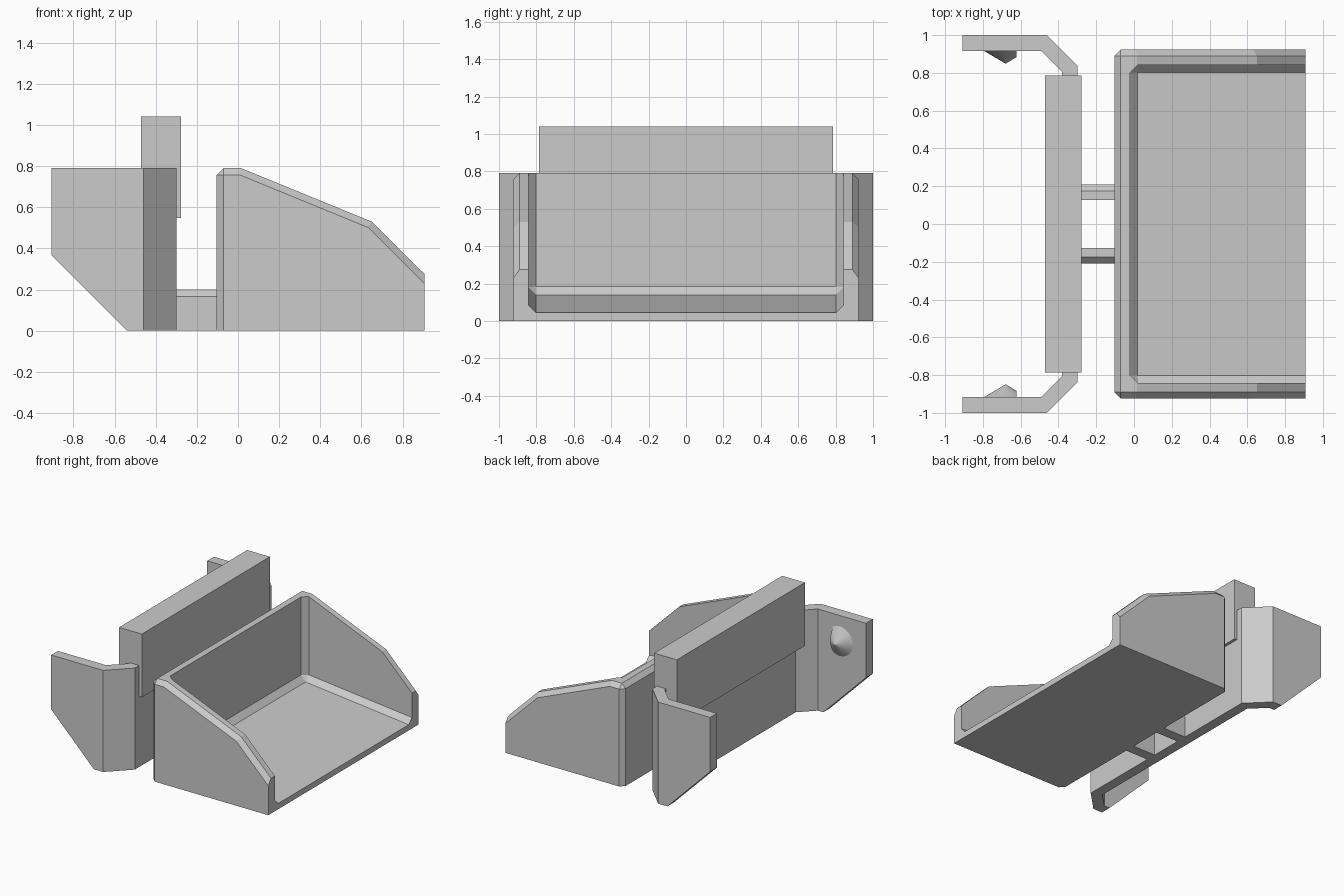
import bpy, bmesh
from mathutils import Vector

if "Cube" in bpy.data.objects:
    bpy.data.objects.remove(bpy.data.objects["Cube"])

grey = bpy.data.materials.new("plain_grey")
grey.diffuse_color = (0.6, 0.6, 0.6, 1)
grey.use_nodes = True
grey.node_tree.nodes["Principled BSDF"].inputs["Base Color"].default_value = grey.diffuse_color


def finish(name, bm):
    """Turn a bmesh into a named grey object."""
    bmesh.ops.recalc_face_normals(bm, faces=bm.faces[:])
    me = bpy.data.meshes.new(name)
    bm.to_mesh(me)
    bm.free()
    me.materials.append(grey)
    ob = bpy.data.objects.new(name, me)
    bpy.context.collection.objects.link(ob)
    return ob


def prism(points, direction):
    """Extrude a flat outline along a direction."""
    bm = bmesh.new()
    face = bm.faces.new([bm.verts.new(p) for p in points])
    ext = bmesh.ops.extrude_face_region(bm, geom=[face])
    verts = [g for g in ext["geom"] if isinstance(g, bmesh.types.BMVert)]
    bmesh.ops.translate(bm, verts=verts, vec=direction)
    bmesh.ops.recalc_face_normals(bm, faces=bm.faces[:])
    return bm


def chamfer(bm, rule, width):
    """Chamfer every edge whose two ends satisfy the rule."""
    edges = [e for e in bm.edges if rule(e.verts[0].co, e.verts[1].co)]
    bmesh.ops.bevel(bm, geom=edges, offset=width, offset_type='OFFSET',
                    segments=1, profile=0.5, affect='EDGES')


def box(x0, x1, y0, y1, z0, z1):
    return prism([(x0, y0, z0), (x1, y0, z0), (x1, y1, z0), (x0, y1, z0)],
                 (0, 0, z1 - z0))


# Tray body: side profile extruded across, outer upper and rear edges chamfered
B, F, W = -0.104, 0.907, 0.923
profile = [(B, 0), (B, 0.79), (0.015, 0.79), (0.65, 0.53), (F, 0.275), (F, 0)]
bm = prism([(x, -W, z) for x, z in profile], (0, 2 * W, 0))


def outer_edges(a, b):
    same_side = abs(a.y - b.y) < 1e-4
    rim = same_side and min(a.z, b.z) > 0.2
    rear_upright = same_side and max(a.x, b.x) < B + 1e-3
    rear_top = not same_side and max(a.x, b.x) < B + 1e-3 and min(a.z, b.z) > 0.5
    return rim or rear_upright or rear_top


chamfer(bm, outer_edges, 0.033)
tray = finish("tray", bm)

# Tray hollow: floor slopes down to the open end, inside corners chamfered
I, D, E = -0.02, 0.842, 1.1
slope = (0.045 - 0.14) / (F - 0.02)
floor = lambda x: 0.14 + slope * (x - 0.02)
bm = prism([(x, -D, z) for x, z in
            [(I, floor(I)), (I, 1.4), (E, 1.4), (E, floor(E))]], (0, 2 * D, 0))


def inner_edges(a, b):
    low = max(a.z, b.z) < 0.5
    at_rear = max(a.x, b.x) < I + 1e-3
    same_side = abs(a.y - b.y) < 1e-4
    return (low and (same_side or at_rear)) or (at_rear and same_side)


chamfer(bm, inner_edges, 0.04)
cutter = finish("tray_hollow_cutter", bm)
cutter.hide_render = True
mod = tray.modifiers.new("hollow", 'BOOLEAN')
mod.operation = 'DIFFERENCE'
mod.solver = 'EXACT'
mod.object = cutter
bpy.context.view_layer.objects.active = tray
tray.select_set(True)
bpy.ops.object.modifier_apply(modifier="hollow")
bpy.data.objects.remove(cutter, do_unlink=True)

# Bracket: plan outline of wall and folded arms, lower rear corners cut off
half = [(-0.30, 0.84), (-0.46, 1.0), (-0.907, 1.0),
        (-0.907, 0.917), (-0.493, 0.917), (-0.38, 0.804)]
plan = half + [(x, -y) for x, y in reversed(half)]
bm = prism([(x, y, 0) for x, y in plan], (0, 0, 0.79))
bmesh.ops.bisect_plane(bm, geom=bm.verts[:] + bm.edges[:] + bm.faces[:],
                       plane_co=Vector((-0.54, 0, 0)),
                       plane_no=Vector((-1, 0, -1)), clear_outer=True)
bmesh.ops.holes_fill(bm, edges=[e for e in bm.edges if e.is_boundary], sides=0)
finish("bracket", bm)

# Thick bar along the top of the bracket wall
finish("top_bar", box(-0.472, -0.277, -0.787, 0.787, 0.548, 1.04))

for side, label in ((1, "back"), (-1, "front")):
    # Strut joining the bracket to the tray, outer top edge chamfered
    outline = [(0.127, 0), (0.21, 0), (0.21, 0.165), (0.175, 0.20), (0.127, 0.20)]
    bm = prism([(-0.31, side * y, z) for y, z in outline], (0.215, 0, 0))
    finish(label + "_strut", bm)

    # Conical locating nub on the inside of the arm, trimmed flat on one side
    bm = bmesh.new()
    n, r, cx, cz = 32, 0.12, -0.68, 0.59
    bmesh.ops.create_cone(bm, cap_ends=True, segments=n, radius1=r,
                          radius2=0.002, depth=0.07)
    for v in bm.verts:
        v.co = Vector((cx + v.co.x, side * (0.885 - v.co.z), cz + v.co.y))
    bmesh.ops.bisect_plane(bm, geom=bm.verts[:] + bm.edges[:] + bm.faces[:],
                           plane_co=Vector((-0.622, 0, 0)),
                           plane_no=Vector((1, 0, 0)), clear_outer=True)
    bmesh.ops.holes_fill(bm, edges=[e for e in bm.edges if e.is_boundary], sides=0)
    nub = finish(label + "_nub", bm)
    bpy.ops.object.select_all(action='DESELECT')
    nub.select_set(True)
    bpy.context.view_layer.objects.active = nub
    bpy.ops.object.shade_smooth_by_angle(angle=0.5)
